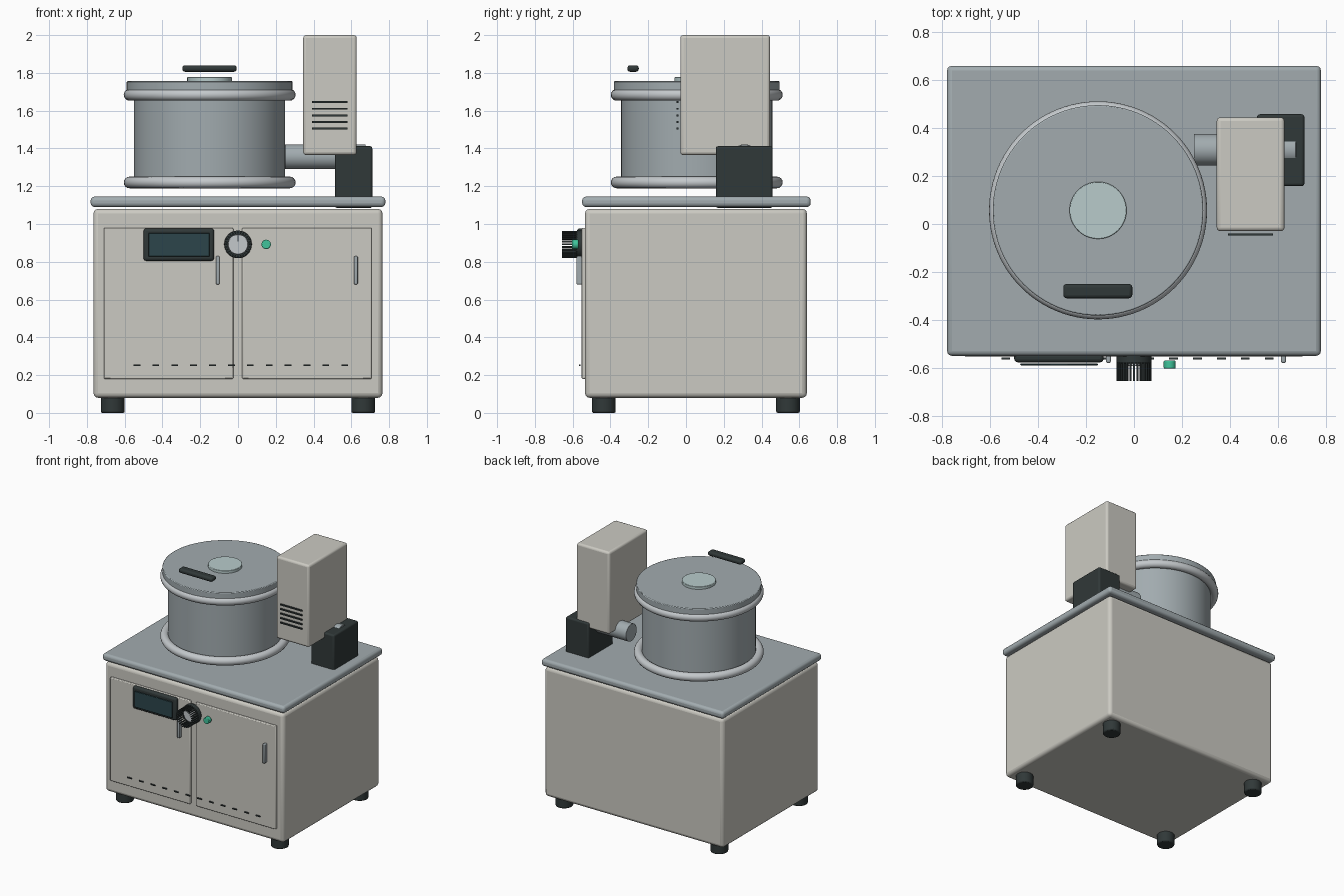
import bpy, math
from mathutils import Vector

if "Cube" in bpy.data.objects:
    bpy.data.objects.remove(bpy.data.objects["Cube"])


def mat(name, r, g, b):
    m = bpy.data.materials.new(name)
    m.diffuse_color = (r, g, b, 1)
    m.use_nodes = True
    m.node_tree.nodes["Principled BSDF"].inputs["Base Color"].default_value = m.diffuse_color
    return m


CREAM = mat("warm_enamel", 0.60, 0.59, 0.54)
SLATE = mat("slate_metal", 0.36, 0.41, 0.43)
STEEL = mat("bright_steel", 0.55, 0.58, 0.60)
PALE = mat("pale_cap", 0.48, 0.60, 0.60)
DARK = mat("dark_plastic", 0.03, 0.04, 0.04)
GLASS = mat("display_glass", 0.025, 0.06, 0.07)
GREEN = mat("green_lamp", 0.05, 0.55, 0.33)


def finish(ob, name, m, bevel=0.0, seg=3):
    ob.name = name
    ob.data.materials.append(m)
    if bevel:
        b = ob.modifiers.new("Bevel", "BEVEL")
        b.width, b.segments, b.limit_method = bevel, seg, "ANGLE"
    bpy.ops.object.shade_smooth_by_angle(angle=math.radians(35))
    return ob


def box(name, x, y, z, m, bevel=0.0, seg=3):
    """Box from (min, max) pairs on each axis."""
    lo, hi = Vector((x[0], y[0], z[0])), Vector((x[1], y[1], z[1]))
    bpy.ops.mesh.primitive_cube_add(size=1, location=(lo + hi) / 2)
    ob = bpy.context.object
    ob.scale = hi - lo
    bpy.ops.object.transform_apply(location=False, rotation=False, scale=True)
    return finish(ob, name, m, bevel, seg)


def cyl(name, a, b, r, m, bevel=0.0, verts=64):
    """Cylinder running from point a to point b."""
    a, b = Vector(a), Vector(b)
    bpy.ops.mesh.primitive_cylinder_add(vertices=verts, radius=r, depth=(b - a).length,
                                        location=(a + b) / 2)
    ob = bpy.context.object
    ob.rotation_euler = (b - a).to_track_quat("Z", "Y").to_euler()
    return finish(ob, name, m, bevel, 2)


# Cabinet, worktop and feet
box("cabinet", (-0.765, 0.765), (-0.535, 0.64), (0.08, 1.08), CREAM, 0.025)
box("worktop", (-0.78, 0.78), (-0.55, 0.66), (1.09, 1.145), SLATE, 0.02)
for sx in (-1, 1):
    for fy, side in ((-0.435, "front"), (0.54, "back")):
        cyl(f"{side}_foot", (sx * 0.663, fy, 0), (sx * 0.663, fy, 0.1), 0.063, DARK, 0.008, 32)

# Doors with pull handles
for side, x, hx in (("left", (-0.71, -0.025), -0.107), ("right", (0.022, 0.708), 0.624)):
    box(f"{side}_door", x, (-0.552, -0.53), (0.18, 0.98), CREAM, 0.006, 2)
    box(f"{side}_door_handle", (hx - 0.01, hx + 0.01), (-0.58, -0.548), (0.68, 0.83), SLATE, 0.006, 2)

# Row of slots along the bottom of the doors
for i in range(12):
    x = -0.535 + 0.1 * i
    box("door_slot", (x - 0.018, x + 0.018), (-0.566, -0.558), (0.248, 0.256), DARK)

# Display
box("display_bezel", (-0.50, -0.127), (-0.577, -0.54), (0.805, 0.977), DARK, 0.014)
box("display_screen", (-0.475, -0.15), (-0.59, -0.582), (0.827, 0.952), GLASS, 0.003, 1)

# Ribbed dial
KZ = 0.892
cyl("dial_base", (0, -0.545, KZ), (0, -0.582, KZ), 0.073, DARK, 0.006)
cyl("dial_face", (0, -0.575, KZ), (0, -0.592, KZ), 0.053, STEEL, 0.003)
box("dial_pointer", (-0.003, 0.003), (-0.598, -0.59), (KZ + 0.015, KZ + 0.046), DARK)
for i in range(28):
    t = 2 * math.pi * i / 28
    rib = box("dial_rib", (-0.007, 0.007), (-0.656, -0.575), (-0.0035, 0.0035), DARK)
    rib.location.x = 0.065 * math.cos(t)
    rib.location.z = KZ + 0.065 * math.sin(t)
    rib.rotation_euler.y = -t

# Indicator lamp
cyl("indicator_lamp", (0.149, -0.57, KZ), (0.149, -0.603, KZ), 0.025, GREEN, 0.004, 24)

# Vessel: drum, rolled rims, lid, cap and lid handle
VX, VY = -0.15, 0.057
cyl("drum", (VX, VY, 1.2), (VX, VY, 1.72), 0.40, SLATE, 0, 96)
for name, z in (("bottom_rim", 1.22), ("top_rim", 1.684)):
    bpy.ops.mesh.primitive_torus_add(major_radius=0.424, minor_radius=0.031, major_segments=96,
                                     minor_segments=16, location=(VX, VY, z))
    finish(bpy.context.object, name, STEEL)
cyl("lid", (VX, VY, 1.70), (VX, VY, 1.756), 0.439, SLATE, 0.005, 96)
cyl("lid_cap", (VX, VY, 1.75), (VX, VY, 1.777), 0.119, PALE, 0.003)
box("lid_handle", (-0.295, -0.007), (-0.31, -0.25), (1.806, 1.84), DARK, 0.014)

# Control tower with vents
box("tower", (0.345, 0.628), (-0.03, 0.445), (1.365, 2.0), CREAM, 0.016)
for i in range(5):
    z = 1.505 + 0.035 * i
    box("tower_vent", (0.393, 0.58), (-0.049, -0.039), (z - 0.005, z + 0.005), DARK)

# Drive motor and side pipe
box("motor_housing", (0.513, 0.711), (0.158, 0.458), (1.085, 1.412), DARK, 0.012)
cyl("side_pipe", (0.25, 0.31, 1.356), (0.675, 0.31, 1.356), 0.066, SLATE, 0.002)
